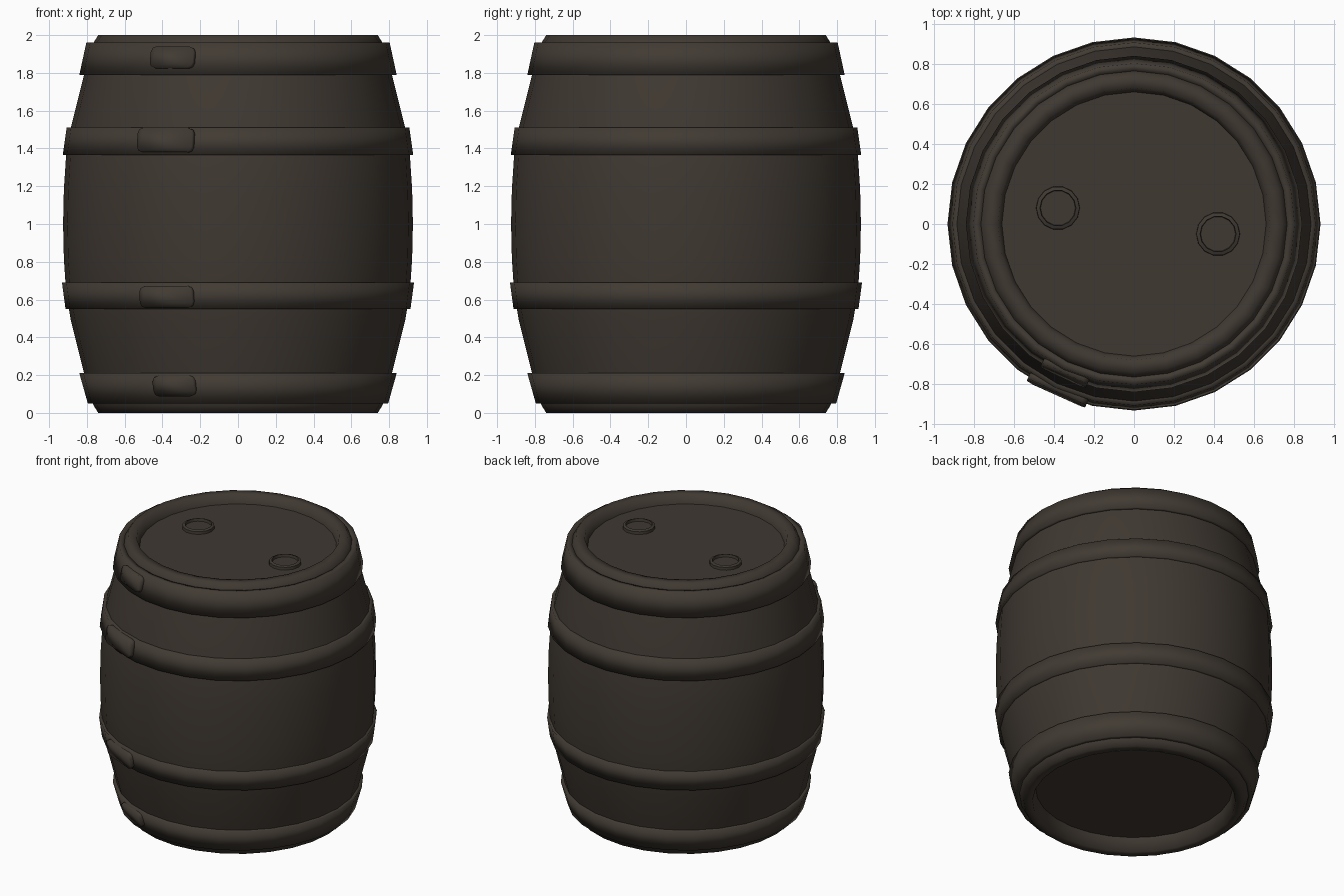
import bpy, bmesh, math
from mathutils import Matrix, Vector

if "Cube" in bpy.data.objects:
    bpy.data.objects.remove(bpy.data.objects["Cube"])

SIDES = 28


def material(name, rgb):
    m = bpy.data.materials.new(name)
    m.diffuse_color = (*rgb, 1)
    m.use_nodes = True
    m.node_tree.nodes["Principled BSDF"].inputs["Base Color"].default_value = m.diffuse_color
    return m


wood = material("dark_wood", (0.050, 0.040, 0.031))
iron = material("dark_iron", (0.053, 0.043, 0.033))


def finish(bm, name, mat, angle=35):
    bmesh.ops.recalc_face_normals(bm, faces=bm.faces)
    me = bpy.data.meshes.new(name)
    bm.to_mesh(me)
    bm.free()
    ob = bpy.data.objects.new(name, me)
    bpy.context.collection.objects.link(ob)
    me.materials.append(mat)
    me.shade_smooth()
    me.set_sharp_from_angle(angle=math.radians(angle))
    return ob


def lathe(name, profile, mat, sides=SIDES, center=(0, 0), caps=True, closed=False, angle=180):
    """Spin (radius, z) points around a vertical axis."""
    bm = bmesh.new()
    rings = []
    for r, z in profile:
        rings.append([bm.verts.new((center[0] + r * math.cos(2 * math.pi * i / sides),
                                    center[1] + r * math.sin(2 * math.pi * i / sides), z))
                      for i in range(sides)])
    pairs = list(zip(rings, rings[1:]))
    if closed:
        pairs.append((rings[-1], rings[0]))
    for a, b in pairs:
        for i in range(sides):
            j = (i + 1) % sides
            bm.faces.new((a[i], a[j], b[j], b[i]))
    if caps and not closed:
        bm.faces.new(rings[0])
        bm.faces.new(rings[-1])
    return finish(bm, name, mat, angle)


# Bulging staves with rounded rims turning in towards the heads
half = [(0.926, 1.0), (0.922, 1.18), (0.91, 1.365), (0.885, 1.51), (0.815, 1.79),
        (0.765, 1.96), (0.74, 2.0), (0.68, 2.0), (0.66, 1.935)]
lower = [(r, 2 - z) for r, z in reversed(half[1:-1])]
lathe("barrel_body", [(0.66, 0.1)] + lower + half, wood, caps=False)


# Flat heads set inside both rims
def head(name, z):
    bm = bmesh.new()
    bmesh.ops.create_circle(bm, cap_ends=True, radius=0.66, segments=SIDES,
                            matrix=Matrix.Translation((0, 0, z)))
    if z < 1:
        bmesh.ops.reverse_faces(bm, faces=bm.faces)
    finish(bm, name, wood)


head("top_head", 1.935)
head("bottom_head", 0.1)

# Iron hoops: z low, radius low, z high, radius high
hoops = [("bottom_hoop", 0.05, 0.795, 0.21, 0.84),
         ("lower_hoop", 0.55, 0.913, 0.69, 0.932),
         ("upper_hoop", 1.365, 0.928, 1.51, 0.907),
         ("top_hoop", 1.79, 0.84, 1.96, 0.803)]
for name, z0, r0, z1, r1 in hoops:
    lathe(name, [(r0 - 0.04, z0), (r0, z0), (r1, z1), (r1 - 0.04, z1)], iron, closed=True)


# Rounded clasp plates lying on the hoops at front left
def clasp(name, pos, width, height, slope):
    n = Vector((pos[0], pos[1], 0)).normalized()
    t = Vector((-n.y, n.x, 0))
    n = (n - Vector((0, 0, slope))).normalized()
    u = n.cross(t).normalized()
    bm = bmesh.new()
    bmesh.ops.create_cube(bm, size=1, matrix=Matrix.Diagonal((width, height, 0.04, 1)))
    corners = [e for e in bm.edges if abs(e.verts[0].co.z - e.verts[1].co.z) > 0.01]
    bmesh.ops.bevel(bm, geom=corners, offset=0.03, segments=2, affect='EDGES', profile=0.5)
    rot = Matrix((t, u, n)).transposed().to_4x4()
    bmesh.ops.transform(bm, matrix=Matrix.Translation(pos) @ rot, verts=bm.verts)
    finish(bm, name, iron, 180)


clasp("bottom_clasp", (-0.333, -0.742, 0.145), 0.24, 0.11, 0.26)
clasp("lower_clasp", (-0.374, -0.832, 0.615), 0.305, 0.115, 0.13)
clasp("upper_clasp", (-0.38, -0.827, 1.443), 0.32, 0.13, -0.13)
clasp("top_clasp", (-0.343, -0.74, 1.88), 0.25, 0.115, -0.24)

# Bung plugs with raised rims on the top head
for i, c in enumerate([(-0.38, 0.08), (0.42, -0.05)]):
    lathe(f"bung_{i + 1}", [(0.11, 1.93), (0.108, 1.955), (0.09, 1.962), (0.087, 1.942)],
          wood, sides=14, center=c, angle=60)
